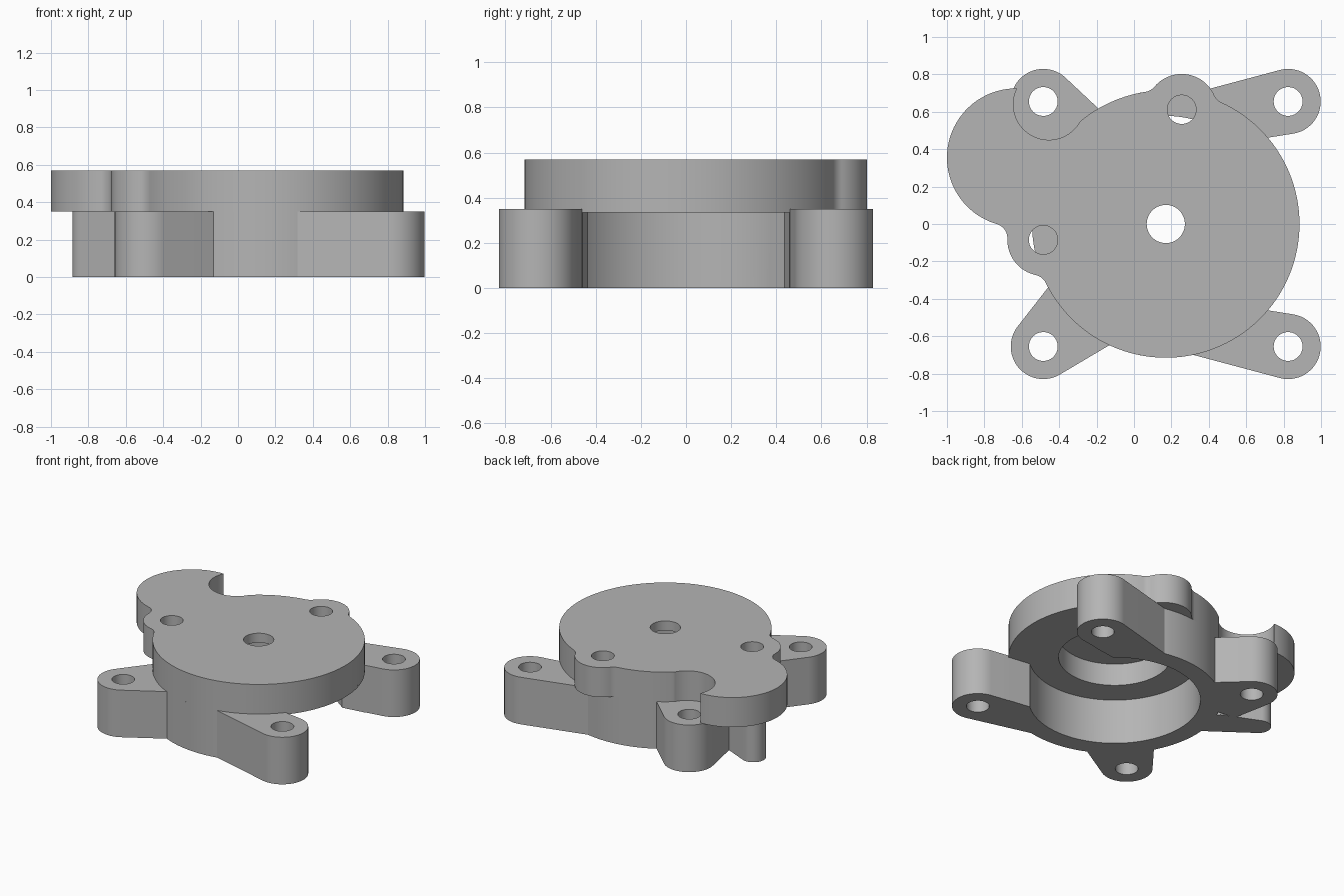
import bpy, bmesh, math
from mathutils import Vector

cube = bpy.data.objects.get("Cube")
if cube:
    bpy.data.objects.remove(cube, do_unlink=True)

# Single grey material
grey = bpy.data.materials.new("plain grey")
grey.use_nodes = True
grey.diffuse_color = (0.46, 0.46, 0.46, 1)
grey.node_tree.nodes["Principled BSDF"].inputs["Base Color"].default_value = grey.diffuse_color

SPLIT, TOP, CEILING = 0.35, 0.57, 0.335
HUB = Vector((0.17, 0))
RIM = 0.715
LUG_R, HOLE_R = 0.174, 0.077


def circle(c, r, n=96):
    return [Vector((c[0] + r * math.cos(i * math.tau / n),
                    c[1] + r * math.sin(i * math.tau / n))) for i in range(n)]


def finish(name, bm):
    bmesh.ops.recalc_face_normals(bm, faces=bm.faces)
    mesh = bpy.data.meshes.new(name)
    bm.to_mesh(mesh)
    bm.free()
    obj = bpy.data.objects.new(name, mesh)
    obj.data.materials.append(grey)
    bpy.context.scene.collection.objects.link(obj)
    return obj


def prism(name, outline, z0, z1):
    """Extrude a closed outline from z0 to z1."""
    bm = bmesh.new()
    face = bm.faces.new([bm.verts.new((p[0], p[1], z0)) for p in outline])
    new = bmesh.ops.extrude_face_region(bm, geom=[face])["geom"]
    verts = [v for v in new if isinstance(v, bmesh.types.BMVert)]
    bmesh.ops.translate(bm, verts=verts, vec=(0, 0, z1 - z0))
    return finish(name, bm)


def convex_outline(points):
    """Monotone chain hull, counter-clockwise."""
    pts = sorted({(round(p[0], 5), round(p[1], 5)) for p in points})

    def half(seq):
        chain = []
        for p in seq:
            while len(chain) > 1 and (
                    (chain[-1][0] - chain[-2][0]) * (p[1] - chain[-2][1])
                    - (chain[-1][1] - chain[-2][1]) * (p[0] - chain[-2][0])) <= 1e-7:
                chain.pop()
            chain.append(p)
        return chain[:-1]
    return half(pts) + half(pts[::-1])


def arm(c, r, tail):
    """Rounded end blended into the ring by straight sides."""
    return prism("arm", convex_outline(circle(c, r) + tail), 0, SPLIT)


def drill(c, r, z0, z1):
    return prism("drill", circle(c, r), z0, z1)


def boolean(obj, tool, operation):
    mod = obj.modifiers.new("cut", 'BOOLEAN')
    mod.operation, mod.solver, mod.object = operation, 'EXACT', tool
    bpy.ops.object.select_all(action='DESELECT')
    bpy.context.view_layer.objects.active = obj
    obj.select_set(True)
    bpy.ops.object.modifier_apply(modifier=mod.name)
    bpy.data.objects.remove(tool, do_unlink=True)


def arc(c, r, start, end, ccw=True):
    """Points from start to end around c."""
    a0 = math.atan2(start.y - c.y, start.x - c.x)
    a1 = math.atan2(end.y - c.y, end.x - c.x)
    sweep = (a1 - a0) % math.tau if ccw else -((a0 - a1) % math.tau)
    n = max(2, int(abs(sweep) / math.tau * 128))
    return [c + r * Vector((math.cos(a0 + sweep * i / n), math.sin(a0 + sweep * i / n)))
            for i in range(n + 1)]


def blended_outline(discs):
    """Outline around overlapping discs (centre, radius, fillet to the next)."""
    joints = []
    for i, (c1, r1, f) in enumerate(discs):
        c2, r2, _ = discs[(i + 1) % len(discs)]
        d = c2 - c1
        u = d.normalized()
        along = (d.length ** 2 + (r1 + f) ** 2 - (r2 + f) ** 2) / (2 * d.length)
        side = math.sqrt((r1 + f) ** 2 - along ** 2)
        m = c1 + u * along + Vector((u.y, -u.x)) * side
        joints.append((m, f, c1 + (m - c1).normalized() * r1, c2 + (m - c2).normalized() * r2))
    pts = []
    for i, (c, r, _) in enumerate(discs):
        m, f, leave, enter = joints[i]
        pts += arc(c, r, joints[i - 1][3], leave)
        if f:
            pts += arc(m, f, leave, enter, ccw=False)
    clean = []
    for p in pts:
        if not clean or (p - clean[-1]).length > 1e-4:
            clean.append(p)
    if (clean[0] - clean[-1]).length < 1e-4:
        clean.pop()
    return clean


# Upper cover: disc, two screw bosses and side lobe
back_boss, side_boss = Vector((0.255, 0.612)), Vector((-0.485, -0.085))
lobe = Vector((-0.63, 0.355))
cover = prism("upper_cover", blended_outline([
    (HUB, RIM, 0.08), (back_boss, 0.19, 0.08), (HUB, RIM, 0),
    (lobe, 0.37, 0.08), (side_boss, 0.192, 0.08)]), SPLIT, TOP)
boolean(cover, drill((-0.455, 0.64), 0.19, SPLIT - 0.1, TOP + 0.1), 'DIFFERENCE')
for boss in (back_boss, side_boss):
    boolean(cover, drill(boss, HOLE_R, SPLIT - 0.1, TOP + 0.1), 'DIFFERENCE')
boolean(cover, drill(HUB, 0.378, SPLIT - 0.1, 0.5), 'DIFFERENCE')
boolean(cover, drill(HUB, 0.102, 0.4, TOP + 0.1), 'DIFFERENCE')

# Lower housing: ring with mounting arms
lugs = [(x, y) for x in (-0.485, 0.824) for y in (-0.655, 0.655)]
housing = prism("lower_housing", circle(HUB, RIM, 128), 0, SPLIT)
arms = [arm((0.824, s * 0.655), LUG_R, [(0.317, s * 0.70), (0.55, s * 0.435)]) for s in (-1, 1)]
arms.append(arm(lugs[0], LUG_R, [(-0.13, -0.647), (0, -0.3), (-0.46, -0.34)]))
arms.append(arm(lugs[1], LUG_R, [(-0.193, 0.62), (-0.2, 0.3), (-0.6, 0.34)]))
arms.append(arm((-0.80, 0.35), 0.085, [(-0.545, 0.06), (-0.35, 0.1), (-0.5, 0.31)]))
for part in arms:
    boolean(housing, part, 'UNION')

# Bore, side opening, recess and screw holes
boolean(housing, drill(HUB, 0.578, -0.1, CEILING), 'DIFFERENCE')
opening = prism("opening", [(0.45, -0.42), (1.1, -0.514), (1.1, 0.514), (0.45, 0.42)],
                -0.1, CEILING)
boolean(housing, opening, 'DIFFERENCE')
boolean(housing, drill(HUB, 0.378, 0.2, SPLIT + 0.1), 'DIFFERENCE')
for lug in lugs:
    boolean(housing, drill(lug, HOLE_R, -0.1, SPLIT + 0.1), 'DIFFERENCE')
boolean(housing, drill(back_boss, HOLE_R, CEILING - 0.002, SPLIT + 0.1), 'DIFFERENCE')

for obj in (cover, housing):
    bpy.ops.object.select_all(action='DESELECT')
    bpy.context.view_layer.objects.active = obj
    obj.select_set(True)
    bpy.ops.object.shade_smooth_by_angle(angle=math.radians(30))
